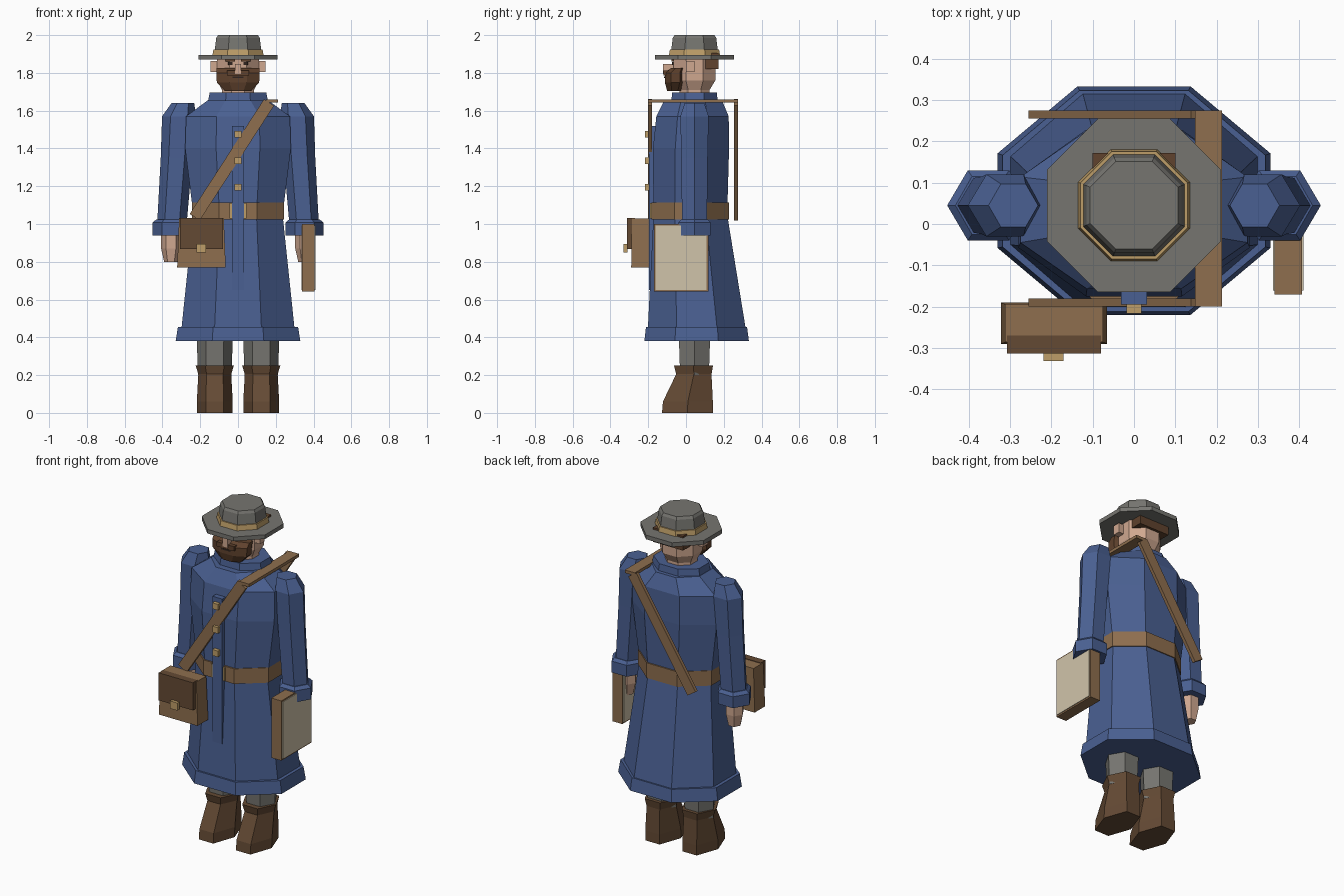
import bpy, bmesh, math
from mathutils import Matrix, Vector

cube = bpy.data.objects.get("Cube")
if cube:
    bpy.data.objects.remove(cube, do_unlink=True)


def material(name, rgb):
    """Flat material from an sRGB 0-255 colour."""
    col = [((c / 255 + 0.055) / 1.055) ** 2.4 for c in rgb] + [1]
    m = bpy.data.materials.new(name)
    m.use_nodes = True
    m.diffuse_color = col
    m.node_tree.nodes["Principled BSDF"].inputs["Base Color"].default_value = col
    return m


BLUE = material("coat_blue", (74, 96, 146))
GREY = material("felt_grey", (118, 117, 112))
BOOT = material("dark_brown", (100, 74, 52))
LEATHER = material("leather_brown", (142, 110, 78))
GOLD = material("brass", (190, 158, 104))
SKIN = material("skin", (208, 168, 144))
HAIR = material("hair_brown", (96, 66, 45))
PAPER = material("paper_cream", (208, 196, 170))
DARK = material("eye_dark", (48, 36, 30))


def finish(name, bm, mat):
    bmesh.ops.recalc_face_normals(bm, faces=bm.faces)
    mesh = bpy.data.meshes.new(name)
    bm.to_mesh(mesh)
    bm.free()
    mesh.materials.append(mat)
    ob = bpy.data.objects.new(name, mesh)
    bpy.context.collection.objects.link(ob)
    return ob


def loft(name, mat, sides, rings):
    """Closed stack of polygons, each ring being (z, x0, x1, y0, y1).
    Eight sides have flats on the axes, six sides have corners on x."""
    bm = bmesh.new()
    flat = sides == 8
    phase = math.pi / sides if flat else 0
    sx = 1 / math.cos(phase)
    sy = sx if flat else 1 / math.sin(math.pi / 3)
    prev = None
    for z, x0, x1, y0, y1 in rings:
        loop = []
        for i in range(sides):
            a = phase + 2 * math.pi * i / sides
            loop.append(bm.verts.new(((x0 + x1) / 2 + math.cos(a) * sx * (x1 - x0) / 2,
                                      (y0 + y1) / 2 + math.sin(a) * sy * (y1 - y0) / 2, z)))
        if prev:
            for i in range(sides):
                j = (i + 1) % sides
                bm.faces.new((prev[i], prev[j], loop[j], loop[i]))
        else:
            bm.faces.new(loop[::-1])
        prev = loop
    bm.faces.new(prev)
    return finish(name, bm, mat)


def box(name, mat, x0, x1, y0, y1, z0, z1, tilt=0, top=1):
    """Box by its limits, tilted about y, with an optional narrower top."""
    bm = bmesh.new()
    bmesh.ops.create_cube(bm, size=1)
    for v in bm.verts:
        if v.co.z > 0:
            v.co.x *= top
            v.co.y *= top
    centre = Vector((x0 + x1, y0 + y1, z0 + z1)) / 2
    bm.transform(Matrix.Translation(centre) @ Matrix.Rotation(tilt, 4, 'Y')
                 @ Matrix.Diagonal((x1 - x0, y1 - y0, z1 - z0, 1)))
    return finish(name, bm, mat)


def around(z, cx, rx, cy, ry):
    return (z, cx - rx, cx + rx, cy - ry, cy + ry)


CY = 0.045  # body axis

# Coat with hem, collar and belt
loft("coat", BLUE, 8, [
    (0.44, -0.30, 0.30, -0.202, 0.317), (1.05, -0.236, 0.236, -0.172, 0.218),
    (1.40, -0.28, 0.28, -0.175, 0.228), (1.57, -0.275, 0.275, -0.157, 0.226),
    (1.655, -0.16, 0.16, -0.115, 0.19)])
loft("coat_hem", BLUE, 8, [(0.38, -0.33, 0.33, -0.22, 0.333),
                           (0.455, -0.318, 0.318, -0.212, 0.323)])
loft("collar", BLUE, 8, [around(1.63, 0, 0.163, CY, 0.125),
                         around(1.695, 0, 0.15, CY, 0.118)])
loft("belt", LEATHER, 8, [(1.025, -0.244, 0.244, -0.182, 0.228),
                          (1.115, -0.244, 0.244, -0.182, 0.228)])
box("belt_buckle", GOLD, -0.045, 0.045, -0.19, -0.17, 1.03, 1.11)
box("coat_placket", BLUE, -0.032, 0.032, -0.195, -0.16, 0.65, 1.52)
for i in range(3):
    z = 1.195 + 0.14 * i
    box(f"button_{i + 1}", GOLD, -0.018, 0.018, -0.217, -0.19, z - 0.018, z + 0.018)

# Limbs on both sides
for side, s in (("right", -1), ("left", 1)):
    loft(f"{side}_sleeve", BLUE, 6, [
        around(1.0, s * 0.35, 0.078, CY, 0.066), around(1.35, s * 0.325, 0.084, CY, 0.07),
        around(1.57, s * 0.312, 0.09, CY, 0.075), around(1.64, s * 0.292, 0.06, CY, 0.052)])
    loft(f"{side}_cuff", BLUE, 6, [
        around(0.94, s * 0.352, 0.1, CY, 0.085), around(1.008, s * 0.352, 0.1, CY, 0.085),
        around(1.025, s * 0.352, 0.08, CY, 0.07)])
    loft(f"{side}_hand", SKIN, 6, [
        around(0.80, s * 0.355, 0.036, CY, 0.034), around(0.87, s * 0.355, 0.052, CY, 0.046),
        around(0.96, s * 0.355, 0.052, CY, 0.046)])
    loft(f"{side}_trouser_leg", GREY, 6, [around(0.2, s * 0.123, 0.088, CY, 0.076),
                                          around(0.5, s * 0.123, 0.1, CY, 0.086)])
    x0, x1 = s * 0.123 - 0.095, s * 0.123 + 0.095
    loft(f"{side}_boot", BOOT, 6, [
        (0, x0, x1, -0.127, 0.142), (0.06, x0, x1, -0.122, 0.142),
        (0.205, x0 + 0.008, x1 - 0.008, -0.052, 0.135),
        (0.25, x0 - 0.006, x1 + 0.006, -0.063, 0.143)])

# Head and face
loft("head", SKIN, 8, [around(1.65, 0, 0.085, CY, 0.08), around(1.71, 0, 0.085, CY, 0.08),
                       around(1.76, 0, 0.11, CY, 0.11), around(1.88, 0, 0.112, CY, 0.112)])
loft("beard", HAIR, 8, [
    (1.705, -0.07, 0.07, -0.1, -0.02), (1.75, -0.112, 0.112, -0.112, 0.0),
    (1.80, -0.115, 0.115, -0.112, 0.0), (1.825, -0.115, 0.115, -0.08, 0.0)])
box("moustache", HAIR, -0.058, 0.058, -0.12, -0.06, 1.785, 1.812)
box("mouth", DARK, -0.03, 0.03, -0.116, -0.11, 1.772, 1.782)
box("nose", SKIN, -0.017, 0.017, -0.122, -0.05, 1.795, 1.848)
box("back_hair", HAIR, -0.1, 0.1, 0.1, 0.172, 1.82, 1.905)
for side, s in (("right", -1), ("left", 1)):
    x = s * 0.125
    box(f"{side}_ear", SKIN, x - 0.02, x + 0.02, 0.0, 0.045, 1.805, 1.862)
    x = s * 0.041
    box(f"{side}_eye", DARK, x - 0.013, x + 0.013, -0.073, -0.065, 1.842, 1.858)
    box(f"{side}_eyebrow", HAIR, x - 0.024, x + 0.024, -0.077, -0.065, 1.86, 1.87)

# Hat
loft("hat_brim", GREY, 8, [around(z, 0, 0.21, CY, 0.21) for z in (1.87, 1.895)])
loft("hat_band", GOLD, 8, [around(1.895, 0, 0.135, CY, 0.135),
                           around(1.925, 0, 0.13, CY, 0.13)])
loft("hat_crown", GREY, 8, [around(1.89, 0, 0.127, CY, 0.127),
                            around(1.985, 0, 0.115, CY, 0.115),
                            around(2.0, 0, 0.106, CY, 0.106)])

# Shoulder strap
tilt = math.atan2(0.395, 0.61)
for name, y in (("front_strap", -0.19), ("back_strap", 0.265)):
    box(name, LEATHER, -0.0505, -0.0145, y - 0.01, y + 0.01, 0.978, 1.702, tilt).scale.x = 1
    ob = bpy.data.objects[name]
    for v in ob.data.vertices:  # widen the strap across its own length
        across = Vector((math.cos(tilt), 0, -math.sin(tilt)))
        offset = (v.co - Vector((-0.0325, y, 1.34))).dot(across)
        v.co += across * offset * 0.75
box("shoulder_strap", LEATHER, 0.147, 0.213, -0.2, 0.275, 1.642, 1.66)

# Satchel
box("satchel", LEATHER, -0.322, -0.065, -0.29, -0.19, 0.77, 1.03, top=0.92)
box("satchel_flap", BOOT, -0.307, -0.08, -0.313, -0.27, 0.868, 1.033)
box("satchel_clasp", GOLD, -0.219, -0.17, -0.332, -0.31, 0.85, 0.895)

# Carried book with a paper plate on each face
box("book_board", LEATHER, 0.34, 0.406, -0.17, 0.118, 0.642, 1.0)
for name, x in (("inner_page", 0.336), ("outer_page", 0.406)):
    box(name, PAPER, x, x + 0.004, -0.161, 0.109, 0.651, 0.991)
